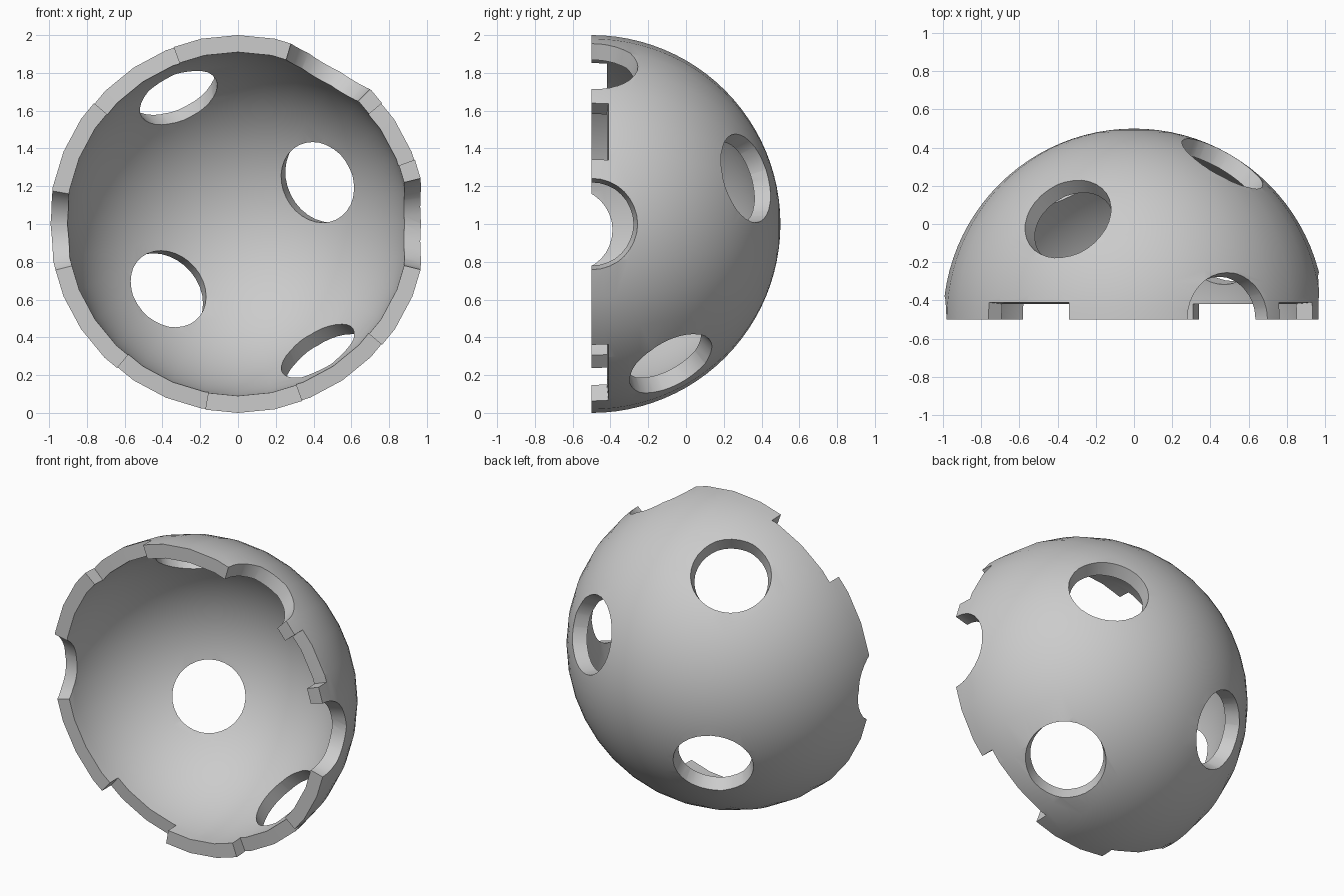
import bpy, bmesh, math
from mathutils import Vector, Matrix

cube = bpy.data.objects.get("Cube")
if cube:
    bpy.data.objects.remove(cube, do_unlink=True)

CENTRE = Vector((0, -0.5, 1))
OUTER, INNER = 1.0, 0.91


def add_object(name, bm):
    bmesh.ops.recalc_face_normals(bm, faces=bm.faces[:])
    mesh = bpy.data.meshes.new(name)
    bm.to_mesh(mesh)
    bm.free()
    obj = bpy.data.objects.new(name, mesh)
    obj.location = CENTRE
    bpy.context.collection.objects.link(obj)
    return obj


def hemisphere_shell(segments=32, rings=24):
    # Lathe a thick quarter arc around the y axis
    bm = bmesh.new()
    arc = [math.pi / 2 * i / rings for i in range(rings + 1)]
    points = [(OUTER, a) for a in arc] + [(INNER, a) for a in reversed(arc)]
    verts = [bm.verts.new((0, r * math.cos(a), r * math.sin(a))) for r, a in points]
    edges = [bm.edges.new(pair) for pair in zip(verts, verts[1:])]
    bmesh.ops.spin(bm, geom=verts + edges, cent=(0, 0, 0), axis=(0, 1, 0),
                   angle=math.tau, steps=segments, use_merge=False)
    bmesh.ops.remove_doubles(bm, verts=bm.verts[:], dist=1e-5)
    return add_object("dome_shell", bm)


def hole_cutter(direction, near=0.6, far=1.2, slope=0.25):
    # Cone widening outward from the dome centre
    d = Vector(direction).normalized()
    bm = bmesh.new()
    turn = d.to_track_quat('Z', 'Y').to_matrix().to_4x4()
    bmesh.ops.create_cone(bm, cap_ends=True, segments=32,
                          radius1=near * slope, radius2=far * slope,
                          depth=far - near,
                          matrix=turn @ Matrix.Translation((0, 0, (near + far) / 2)))
    return add_object("hole_cutter", bm)


def recess_cutter(start, end, near=0.6, far=1.2, slope=0.09):
    # Ring sector with a gently sloping floor
    bm = bmesh.new()
    steps = 6
    sections = []
    for i in range(steps + 1):
        a = math.radians(start + (end - start) * i / steps)
        sections.append([bm.verts.new((r * math.cos(a), y, r * math.sin(a)))
                         for r, y in ((near, -0.1), (far, -0.1),
                                      (far, far * slope), (near, near * slope))])
    for s, t in zip(sections, sections[1:]):
        for k in range(4):
            n = (k + 1) % 4
            bm.faces.new((s[k], s[n], t[n], t[k]))
    bm.faces.new(sections[0])
    bm.faces.new(sections[-1])
    return add_object("recess_cutter", bm)


dome = hemisphere_shell()

# Round holes through the shell, some running out over the rim
holes = [(-0.358, 0.544, 0.76), (0.478, 0.842, 0.25),
         (-0.418, 0.82, -0.39), (0.48, 0.433, -0.763),
         (1, 0.002, 0), (-0.992, -0.122, -0.035), (0.506, 0.004, 0.863)]
# Shallow recesses along the rim, as angle ranges
recesses = [(20, 40), (110, 140), (230, 260), (290, 320)]
cutters = [hole_cutter(h) for h in holes] + [recess_cutter(*r) for r in recesses]

for cutter in cutters:
    mod = dome.modifiers.new("cut", 'BOOLEAN')
    mod.operation = 'DIFFERENCE'
    mod.solver = 'EXACT'
    mod.object = cutter

# Apply the cuts and drop the cutters
bpy.context.view_layer.update()
graph = bpy.context.evaluated_depsgraph_get()
cut_mesh = bpy.data.meshes.new_from_object(dome.evaluated_get(graph))
dome.modifiers.clear()
dome.data = cut_mesh
for cutter in cutters:
    bpy.data.objects.remove(cutter, do_unlink=True)

# Grey shell material
grey = bpy.data.materials.new("plain_grey")
grey.use_nodes = True
colour = (0.6, 0.6, 0.6, 1)
grey.diffuse_color = colour
grey.node_tree.nodes["Principled BSDF"].inputs["Base Color"].default_value = colour
dome.data.materials.clear()
dome.data.materials.append(grey)

bpy.ops.object.select_all(action='DESELECT')
dome.select_set(True)
bpy.context.view_layer.objects.active = dome
bpy.ops.object.shade_smooth_by_angle(angle=math.radians(30))
